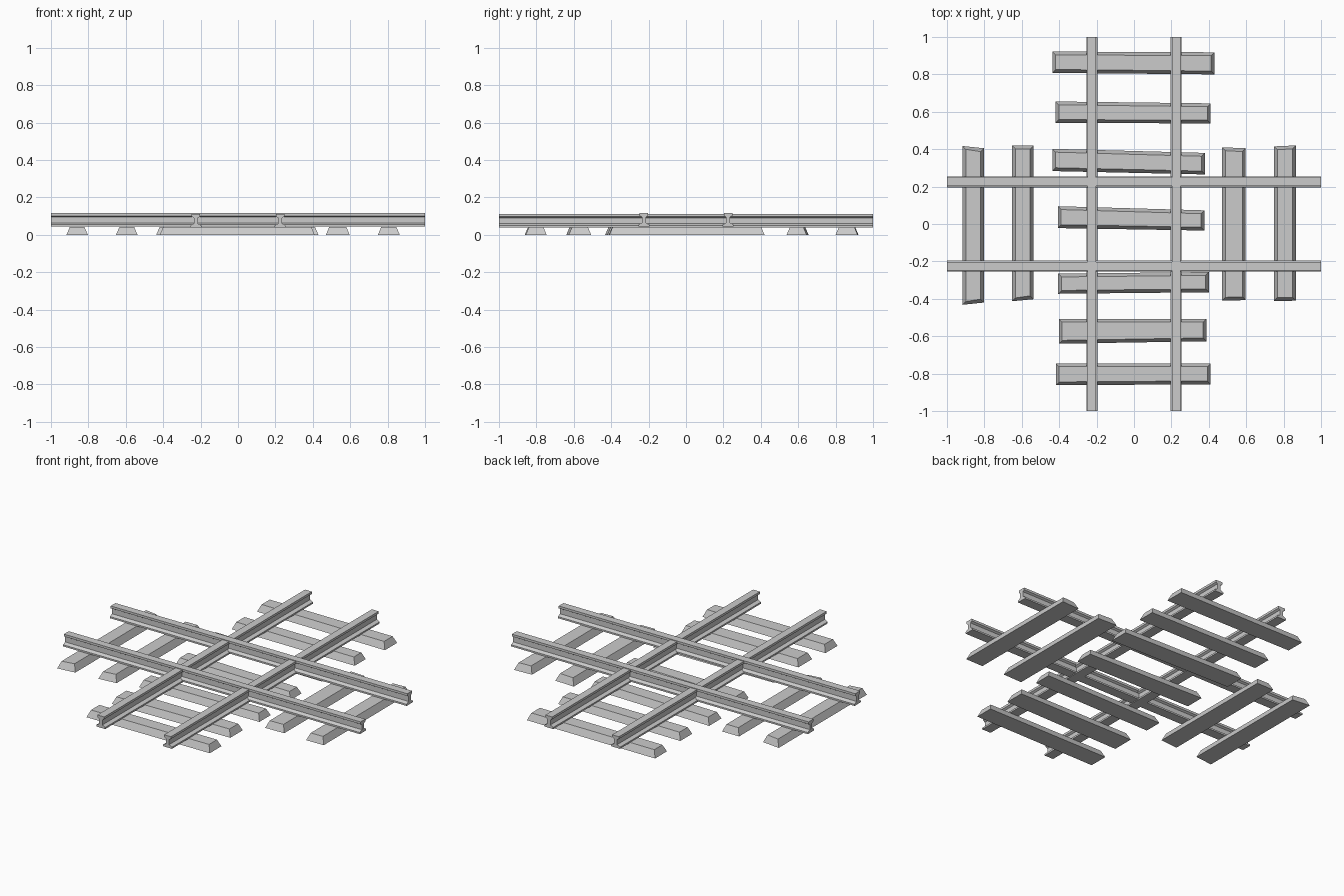
import bpy

if "Cube" in bpy.data.objects:
    bpy.data.objects.remove(bpy.data.objects["Cube"])

# Right half of the rail cross-section: (offset, height)
HALF = [(0.030, 0.040), (0.030, 0.050), (0.011, 0.060),
        (0.011, 0.091), (0.023, 0.098), (0.023, 0.112)]
PROFILE = HALF + [(-u, z) for u, z in reversed(HALF)]
GAUGE = 0.225
SLEEPER_H = 0.042
INSET = 0.018


def make_object(name, verts, faces):
    mesh = bpy.data.meshes.new(name)
    mesh.from_pydata(verts, [], faces)
    mesh.validate()
    obj = bpy.data.objects.new(name, mesh)
    bpy.context.collection.objects.link(obj)
    # consistent outward normals
    bpy.context.view_layer.objects.active = obj
    obj.select_set(True)
    bpy.ops.object.mode_set(mode='EDIT')
    bpy.ops.mesh.select_all(action='SELECT')
    bpy.ops.mesh.normals_make_consistent(inside=False)
    bpy.ops.object.mode_set(mode='OBJECT')
    obj.select_set(False)
    return obj


def prism(name, bottom, top):
    """Join two matching loops and cap both ends."""
    n = len(bottom)
    sides = [(i, (i + 1) % n, n + (i + 1) % n, n + i) for i in range(n)]
    return make_object(name, bottom + top,
                       sides + [tuple(range(n)), tuple(range(n, 2 * n))])


def rail(name, axis, offset, lift):
    def loop(end):
        if axis == 'x':
            return [(end, offset + u, z + lift) for u, z in PROFILE]
        return [(offset + u, end, z) for u, z in PROFILE]
    prism(name, loop(-1), loop(1))


def sleeper(name, corners):
    """Uneven four-cornered base tapering to a smaller top."""
    cx = sum(c[0] for c in corners) / 4
    cy = sum(c[1] for c in corners) / 4
    base = [(x, y, 0) for x, y in corners]
    top = [(x + (INSET if x < cx else -INSET),
            y + (INSET if y < cy else -INSET), SLEEPER_H) for x, y in corners]
    prism(name, base, top)


# Two crossing pairs of rails, the x pair a touch higher
for side, label in ((-1, "a"), (1, "b")):
    rail("cross_rail_" + label, 'x', side * GAUGE, 0.004)
    rail("main_rail_" + label, 'y', side * GAUGE, 0)

# Sleepers under the y track: left end x, y back/front; right end x, y back/front
MAIN = [(-.437, .922, .808, .430, .918, .800),
        (-.420, .655, .540, .410, .645, .538),
        (-.437, .402, .283, .380, .380, .265),
        (-.407, .095, -.022, .377, .073, -.035),
        (-.405, -.265, -.373, .400, -.257, -.365),
        (-.402, -.507, -.640, .387, -.507, -.627),
        (-.418, -.745, -.862, .410, -.745, -.857)]
for i, (xl, lb, lf, xr, rb, rf) in enumerate(MAIN):
    sleeper(f"main_sleeper_{i + 1}", [(xl, lf), (xr, rf), (xr, rb), (xl, lb)])

# Sleepers under the x track: left x, right x, then y of each corner
CROSS = [(-.917, -.803, -.432, -.420, .405, .417),
         (-.652, -.537, -.413, -.402, .420, .420),
         (.470, .597, -.410, -.407, .405, .410),
         (.748, .865, -.412, -.410, .420, .415)]
for i, (xl, xr, lf, rf, rb, lb) in enumerate(CROSS):
    sleeper(f"cross_sleeper_{i + 1}", [(xl, lf), (xr, rf), (xr, rb), (xl, lb)])
